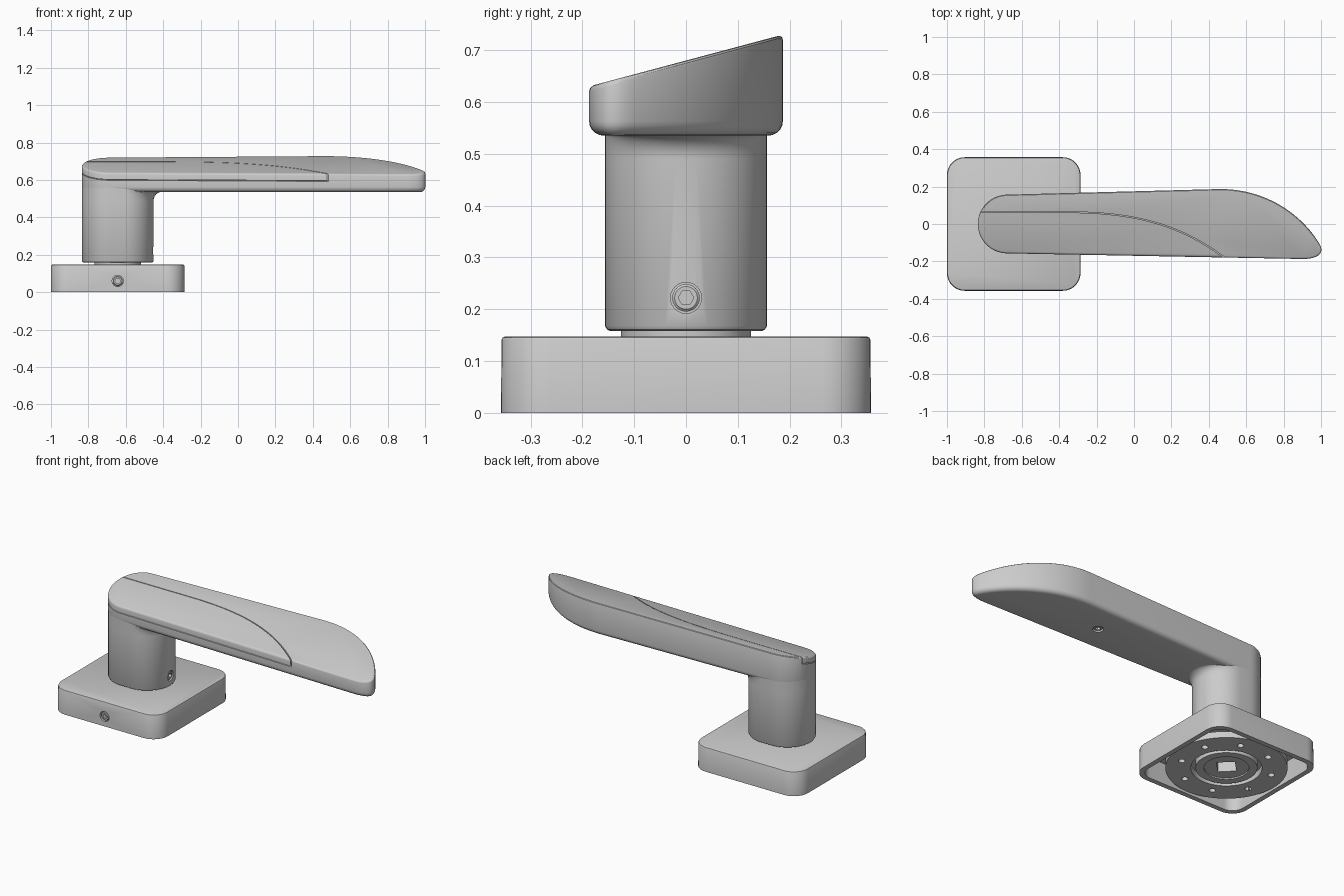
import bpy, bmesh, math
from mathutils import Matrix, Vector

if "Cube" in bpy.data.objects:
    bpy.data.objects.remove(bpy.data.objects["Cube"])

CX = -0.643  # spindle axis


def finish(name, bm, matrix=None):
    bmesh.ops.recalc_face_normals(bm, faces=bm.faces)
    if matrix:
        bm.transform(matrix)
    me = bpy.data.meshes.new(name)
    bm.to_mesh(me)
    bm.free()
    ob = bpy.data.objects.new(name, me)
    bpy.context.collection.objects.link(ob)
    return ob


def loft(name, rings, matrix=None, closed=False):
    bm = bmesh.new()
    loops = [[bm.verts.new(p) for p in r] for r in rings]
    pairs = list(zip(loops, loops[1:])) + ([(loops[-1], loops[0])] if closed else [])
    for a, b in pairs:
        for i in range(len(a)):
            j = (i + 1) % len(a)
            bm.faces.new((a[i], a[j], b[j], b[i]))
    if not closed:
        bm.faces.new(loops[0])
        bm.faces.new(loops[-1])
    return finish(name, bm, matrix)


def circle(r, z, n=48, cx=0.0, sides=0):
    pts = []
    for i in range(n):
        a = 2 * math.pi * i / n
        k = r
        if sides:  # polygon-shaped ring with the same point count
            s = 2 * math.pi / sides
            k = r * math.cos(s / 2) / math.cos(a % s - s / 2)
        pts.append((cx + k * math.cos(a), k * math.sin(a), z))
    return pts


def rounded_square(h, r, z, seg=10):
    pts = []
    for q in range(4):
        c = math.radians(45 + 90 * q)
        ox, oy = (h - r) * math.copysign(1, math.cos(c)), (h - r) * math.copysign(1, math.sin(c))
        for i in range(seg + 1):
            a = math.radians(90 * q + 90 * i / seg)
            pts.append((CX + ox + r * math.cos(a), oy + r * math.sin(a), z))
    return pts


def bezier(a, b, c, d, n):
    out = []
    for i in range(n + 1):
        t = i / n
        u = 1 - t
        out.append(tuple(u**3 * a[k] + 3 * u * u * t * b[k] + 3 * u * t * t * c[k] + t**3 * d[k] for k in (0, 1)))
    return out


def boolean(ob, cutter, op='DIFFERENCE'):
    m = ob.modifiers.new('cut', 'BOOLEAN')
    m.operation, m.object, m.solver = op, cutter, 'EXACT'
    bpy.context.view_layer.objects.active = ob
    bpy.ops.object.modifier_apply(modifier='cut')
    bpy.data.objects.remove(cutter)


def top_z(y):
    return 0.68 + 0.267 * y


# Rose: hollow square base plate
rose = loft('rose', [rounded_square(0.328, 0.07, 0.125), rounded_square(0.328, 0.07, 0.0),
                     rounded_square(0.357, 0.095, 0.0), rounded_square(0.356, 0.095, 0.141),
                     rounded_square(0.354, 0.093, 0.145), rounded_square(0.350, 0.09, 0.147)])

# Mounting disc with screw holes, hub with square spindle hole, collar
disc = loft('mounting_disc', [circle(0.19, 0.012, 64, CX), circle(0.326, 0.012, 64, CX),
                              circle(0.326, 0.05, 64, CX), circle(0.19, 0.05, 64, CX)], closed=True)
for i in range(8):
    a = math.radians(22.5 + 45 * i)
    boolean(disc, loft('hole_cutter', [circle(0.018, -0.05, 16), circle(0.018, 0.1, 16)],
                       Matrix.Translation((CX + 0.25 * math.cos(a), 0.25 * math.sin(a), 0))))
hub = loft('spindle_hub', [circle(0.07, 0.02, 48, CX, 4), circle(0.12, 0.02, 48, CX),
                           circle(0.12, 0.012, 48, CX), circle(0.165, 0.012, 48, CX),
                           circle(0.165, 0.13, 48, CX), circle(0.07, 0.13, 48, CX, 4)], closed=True)
collar = loft('collar', [circle(0.125, 0.13, 48, CX), circle(0.125, 0.18, 48, CX)])


# Neck: stadium section, flaring into the lever on the tip side
def neck_ring(z, inset=0.0, flare=0.0):
    pts = []
    for c, start in ((-0.608, -90), (-0.678, 90)):
        for i in range(25):
            a = math.radians(start + 180 * i / 24)
            r = 0.1565 - inset
            f = flare * max(0, math.cos(a))
            pts.append((c + r * math.cos(a) + f, r * math.sin(a), z))
    return pts


rings = [neck_ring(0.158, 0.01), neck_ring(0.161, 0.004), neck_ring(0.168)]
for i in range(7):
    a = math.radians(15 * i)
    rings.append(neck_ring(0.49 + 0.047 * math.sin(a), 0, 0.047 * (1 - math.cos(a))))
rings.append(neck_ring(0.59))
neck = loft('neck', rings)

# Lever outline: round heel, swept tip
outline = [(-0.678 + 0.157 * math.cos(math.radians(a)), 0.157 * math.sin(math.radians(a)))
           for a in [90 + 180 * i / 28 for i in range(29)]]
outline += bezier((0.9, -0.187), (0.97, -0.187), (1.033, -0.165), (0.985, -0.095), 14)
outline += bezier((0.985, -0.095), (0.9, 0.04), (0.72, 0.187), (0.46, 0.187), 22)[1:]


def lever_body(name):
    bm = bmesh.new()
    low = [bm.verts.new((x, y, 0.535)) for x, y in outline]
    high = [bm.verts.new((x, y, top_z(y))) for x, y in outline]
    n = len(outline)
    bottom, top = bm.faces.new(low), bm.faces.new(high)
    for i in range(n):
        j = (i + 1) % n
        bm.faces.new((low[i], low[j], high[j], high[i]))
    bmesh.ops.recalc_face_normals(bm, faces=bm.faces)
    bottom_edges, top_edges = list(bottom.edges), list(top.edges)
    bmesh.ops.bevel(bm, geom=bottom_edges, offset=0.028, segments=5, profile=0.5, affect='EDGES', clamp_overlap=False)
    top_edges = [e for e in top_edges if e.is_valid]
    bmesh.ops.bevel(bm, geom=top_edges, offset=0.01, segments=3, profile=0.5, affect='EDGES', clamp_overlap=False)
    return finish(name, bm)


def inlay_prism(gap):
    curve = [(-1.0, 0.065)] + bezier((-0.35, 0.065), (0.0, 0.065), (0.25, 0.0), (0.485, -0.178), 24)
    pts = [(x - gap, y - gap) for x, y in curve] + [(0.485 - gap, -0.3), (-1.0, -0.3)]
    return loft('inlay_cutter', [[(x, y, top_z(y) - 0.04 + gap) for x, y in pts],
                                 [(x, y, top_z(y) + 0.1) for x, y in pts]])


# Lever with a recess and the separate top inlay lying in it
lever = lever_body('lever')
boolean(lever, inlay_prism(0.0))
inlay = lever_body('lever_inlay')
boolean(inlay, inlay_prism(0.004), 'INTERSECT')


# Hex socket grub screws set in round holes
def grub_screw(name, host, location, direction):
    m = Matrix.Translation(location) @ Vector(direction).to_track_quat('Z', 'Y').to_matrix().to_4x4()
    boolean(host, loft('screw_cutter', [circle(0.03, -0.045, 24), circle(0.03, 0.05, 24)], m))
    return loft(name, [circle(0.0265, -0.05, 24), circle(0.0265, -0.008, 24), circle(0.022, -0.004, 24),
                       circle(0.015, -0.004, 24, 0, 6), circle(0.015, -0.025, 24, 0, 6)], m)


screws = [grub_screw('rose_screw', rose, (CX, -0.357, 0.06), (0, -1, 0)),
          grub_screw('neck_screw', neck, (-0.4515, 0, 0.222), (1, 0, 0)),
          grub_screw('lever_screw', lever, (0.25, 0, 0.535), (0, 0, -1))]

# Smooth shading with sharp edges kept
bpy.ops.object.select_all(action='DESELECT')
for ob in [rose, disc, hub, collar, neck, lever, inlay] + screws:
    ob.select_set(True)
    bpy.context.view_layer.objects.active = ob
bpy.ops.object.shade_smooth_by_angle(angle=math.radians(30))
